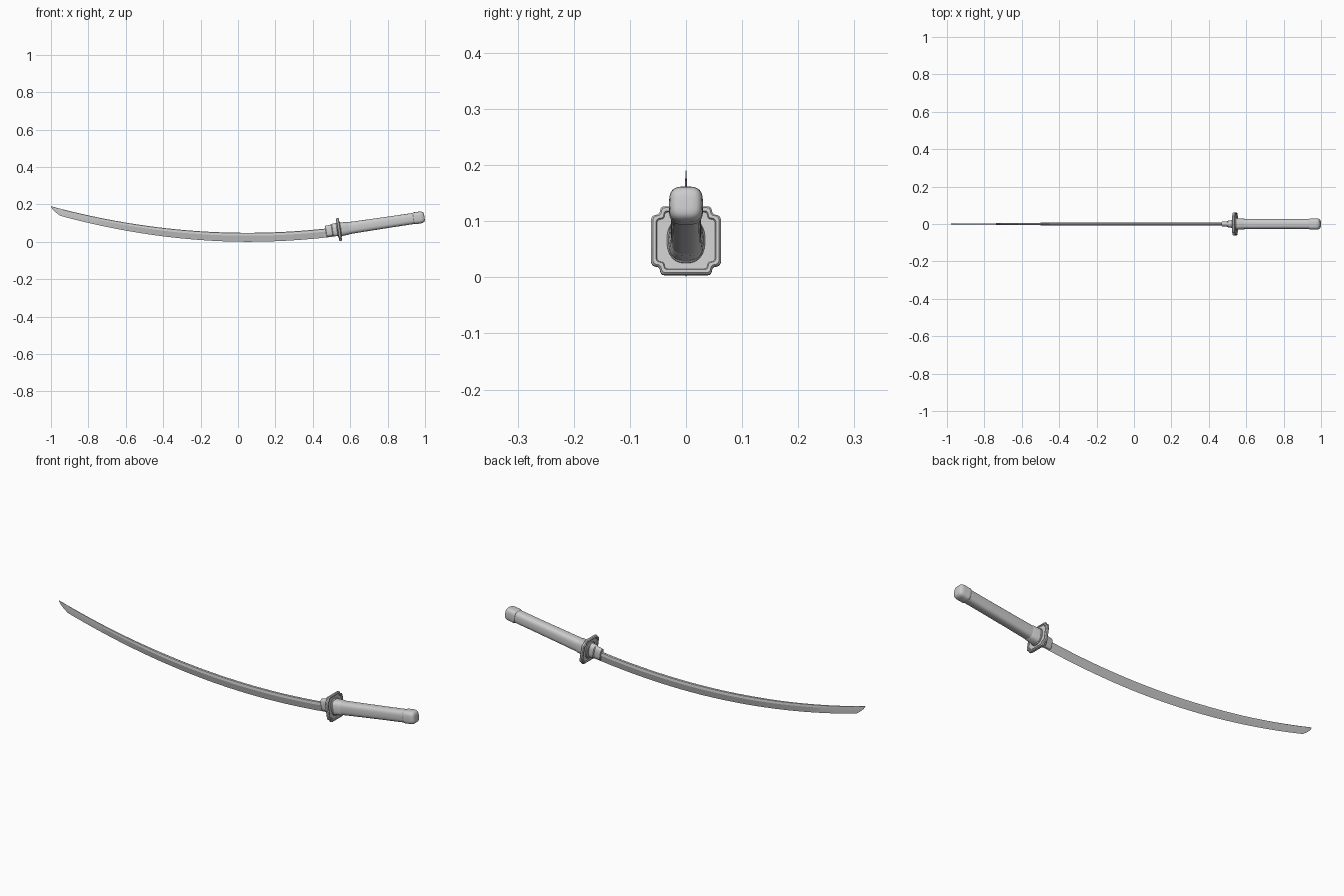
import bpy, bmesh
from math import sin, cos, pi, radians, copysign

if "Cube" in bpy.data.objects:
    bpy.data.objects.remove(bpy.data.objects["Cube"])

TILT = radians(8.5)
HILT = (0.54, 0.065)          # x, z of the guard centre


def loft(name, rings, angle=35):
    """Skin closed rings of points and cap both ends."""
    bm = bmesh.new()
    vs = [[bm.verts.new(p) for p in r] for r in rings]
    n = len(vs[0])
    for a, b in zip(vs, vs[1:]):
        for i in range(n):
            j = (i + 1) % n
            bm.faces.new((a[i], a[j], b[j], b[i]))
    bm.faces.new(vs[0])
    bm.faces.new(vs[-1])
    bmesh.ops.recalc_face_normals(bm, faces=bm.faces)
    me = bpy.data.meshes.new(name)
    bm.to_mesh(me)
    bm.free()
    ob = bpy.data.objects.new(name, me)
    bpy.context.collection.objects.link(ob)
    bpy.ops.object.select_all(action='DESELECT')
    ob.select_set(True)
    bpy.context.view_layer.objects.active = ob
    bpy.ops.object.shade_smooth_by_angle(angle=radians(angle))
    return ob


def hilt(u, y, w):
    """Tilted hilt frame: u along the handle, w upward."""
    return (HILT[0] + u * cos(TILT) - w * sin(TILT), y,
            HILT[1] + u * sin(TILT) + w * cos(TILT))


def spow(v, e):
    return copysign(abs(v) ** e, v)


def oval_part(name, rings, e=0.7, n=40, lift=0.0):
    """rings: (u, half width, half height); e below 1 squares the oval."""
    loft(name, [[hilt(u, a * spow(cos(2 * pi * i / n), e),
                      b * spow(sin(2 * pi * i / n), e) + lift)
                 for i in range(n)] for u, a, b in rings])


# blade: curved back, ridge line, single edge, swept tip
def blade_section(x):
    top = 0.048 + (x - 0.05) ** 2 / 7.76
    w = 0.048 - 0.010 * max(0, 0.05 - x) ** 1.5
    if x < -0.95:
        w *= max(0.01, (x + 1) / 0.05) ** 0.55
    t = 0.0078 * min(1, 0.14 + 0.86 * (x + 1) / 0.6)
    return [(x, 0, top), (x, t * 0.75, top - 0.05 * w), (x, t, top - 0.33 * w),
            (x, 0, top - w),
            (x, -t, top - 0.33 * w), (x, -t * 0.75, top - 0.05 * w)]


stations = [-1, -0.998, -0.994, -0.988, -0.98, -0.97, -0.96, -0.95]
stations += [-0.95 + 1.46 * i / 40 for i in range(1, 41)]
loft("blade", [blade_section(x) for x in stations], 12)

# blade collar in front of the guard
oval_part("blade_collar", [(-0.071, 0.011, 0.027), (-0.069, 0.013, 0.029),
                           (-0.038, 0.015, 0.031), (-0.034, 0.019, 0.034),
                           (-0.012, 0.021, 0.035), (-0.004, 0.021, 0.035)],
          0.75, lift=0.002)

# guard with stepped corners and a raised rim
q = [(0.062, 0.039), (0.0605, 0.043), (0.057, 0.0455), (0.050, 0.047),
     (0.047, 0.050), (0.0455, 0.057), (0.043, 0.0605), (0.039, 0.0615)]
outline = (q + [(-y, w) for y, w in reversed(q)]
           + [(-y, -w) for y, w in q] + [(y, -w) for y, w in reversed(q)])
rim = [(0.78, -0.004), (0.83, -0.004), (0.86, -0.008), (0.95, -0.008), (1, -0.004)]
rim += [(s, -u) for s, u in reversed(rim)]
loft("guard", [[hilt(u, y * s, w * s) for y, w in outline] for s, u in rim])

# spacer rings on both faces of the guard
for label, d in (("front", -1), ("rear", 1)):
    oval_part("spacer_" + label, [(0, 0.034, 0.041), (d * 0.008, 0.034, 0.041),
                                  (d * 0.011, 0.031, 0.038)], 0.85)

# ferrule, grip and pommel
oval_part("ferrule", [(0.004, 0.031, 0.037), (0.014, 0.031, 0.037),
                      (0.017, 0.030, 0.036), (0.048, 0.029, 0.0345),
                      (0.052, 0.027, 0.032)])
oval_part("grip", [(0.03, 0.0275, 0.0325), (0.15, 0.027, 0.031),
                   (0.28, 0.0265, 0.030), (0.42, 0.027, 0.0295)])
oval_part("pommel", [(0.403, 0.027, 0.029), (0.406, 0.0295, 0.0315),
                     (0.412, 0.0305, 0.0325), (0.417, 0.0295, 0.0315),
                     (0.440, 0.030, 0.032), (0.450, 0.0285, 0.030),
                     (0.457, 0.025, 0.026), (0.461, 0.019, 0.020),
                     (0.462, 0.010, 0.011)], 0.62)
